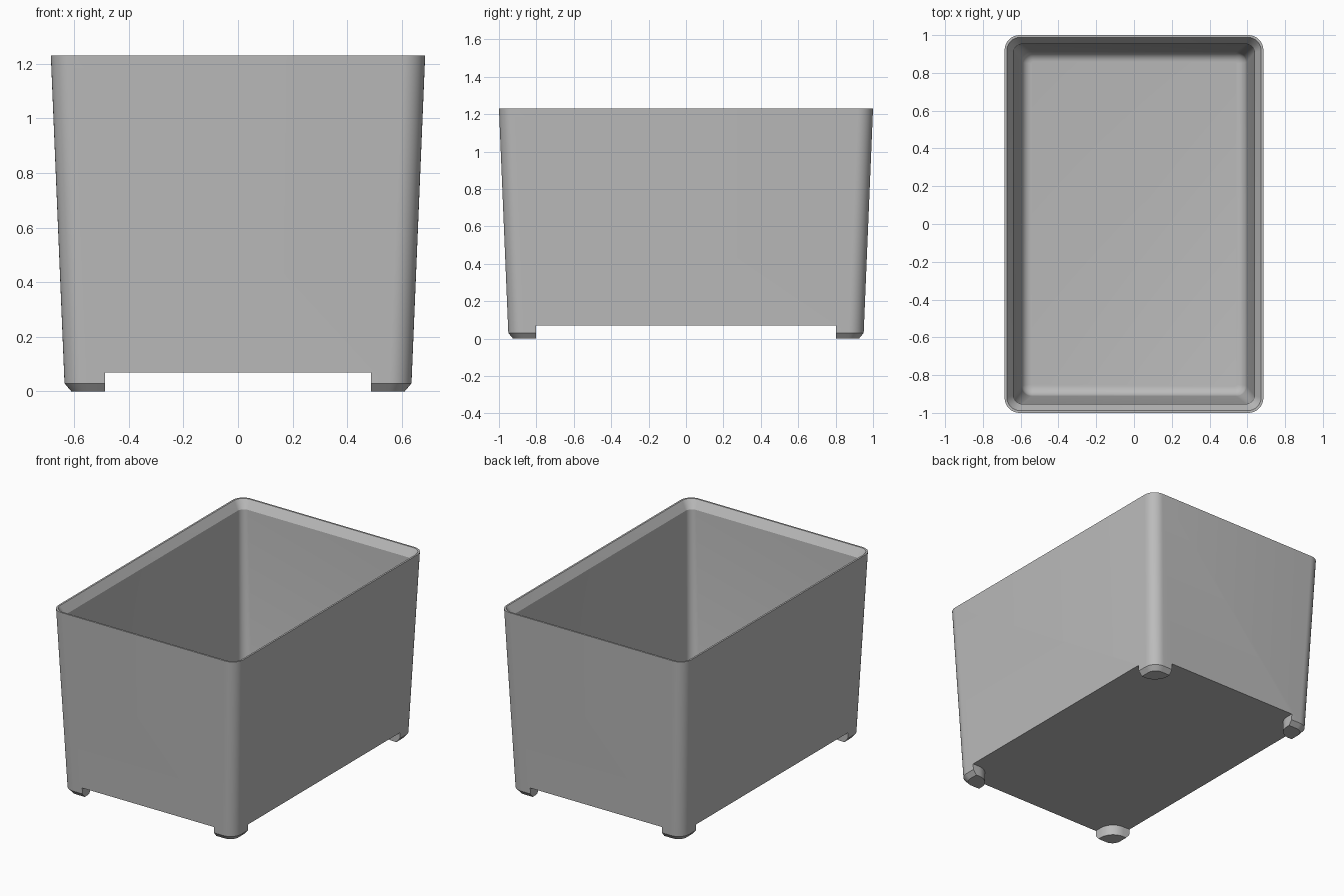
import bpy
import bmesh
from math import cos, sin, pi

cube = bpy.data.objects.get("Cube")
if cube:
    bpy.data.objects.remove(cube, do_unlink=True)

SEG = 10               # segments per rounded corner
TOP, FOOT = 1.23, 0.07  # rim height and height of the underside

grey = bpy.data.materials.new("plain grey plastic")
grey.use_nodes = True
colour = (0.5, 0.5, 0.5, 1)
grey.diffuse_color = colour
grey.node_tree.nodes["Principled BSDF"].inputs["Base Color"].default_value = colour


def rounded_rect(hx, hy, r):
    """Counter-clockwise outline of a rounded rectangle."""
    pts = []
    for q, (sx, sy) in enumerate(((1, 1), (-1, 1), (-1, -1), (1, -1))):
        for i in range(SEG + 1):
            a = (q + i / SEG) * pi / 2
            pts.append((sx * (hx - r) + r * cos(a), sy * (hy - r) + r * sin(a)))
    return pts


def loft(name, rings):
    """Skin a list of (outline, z) rings and cap both ends."""
    bm = bmesh.new()
    loops = [[bm.verts.new((x, y, z)) for x, y in pts] for pts, z in rings]
    for low, high in zip(loops, loops[1:]):
        for i in range(len(low)):
            j = (i + 1) % len(low)
            bm.faces.new((low[i], low[j], high[j], high[i]))
    bm.faces.new(loops[0][::-1])
    bm.faces.new(loops[-1])
    bmesh.ops.recalc_face_normals(bm, faces=bm.faces)
    mesh = bpy.data.meshes.new(name)
    bm.to_mesh(mesh)
    bm.free()
    mesh.materials.append(grey)
    obj = bpy.data.objects.new(name, mesh)
    bpy.context.collection.objects.link(obj)
    return obj


def section(z, inset, r):
    """Ring of the tapered wall at height z, moved inwards by inset."""
    grow = 0.05 * (z - 0.03) / (TOP - 0.03) - inset
    return rounded_rect(0.635 + grow, 0.95 + grow, r), z


# Bin: bottom chamfer, outer wall, chamfered lip, inner wall, floor fillet
rings = [section(0, 0.024, 0.06), section(0.03, 0, 0.08),
         section(TOP, 0, 0.08), section(TOP, 0.012, 0.07),
         section(TOP - 0.055, 0.045, 0.045)]
floor, fillet = 0.12, 0.05
for i in range(7):
    a = i / 6 * pi / 2
    rings.append(section(floor + fillet * (1 - sin(a)),
                         0.045 + fillet * (1 - cos(a)), 0.055 - 0.045 * (1 - cos(a))))
storage_bin = loft("storage_bin", rings)

# Cross-shaped cutter that leaves a rounded foot at each corner
fx, fy, r = 0.487, 0.803, 0.1
outline = []
for sx, sy in ((1, 1), (-1, 1), (-1, -1), (1, -1)):
    quarter = [(2, fy)]
    for i in range(SEG + 1):
        a = 1.5 * pi - i / SEG * pi / 2
        quarter.append((fx + r + r * cos(a), fy + r + r * sin(a)))
    quarter.append((fx, 2))
    if sx * sy < 0:
        quarter.reverse()
    outline += [(sx * x, sy * y) for x, y in quarter]
cutter = loft("foot_cutter", [(outline, -0.2), (outline, FOOT)])
cutter.hide_render = True

cut = storage_bin.modifiers.new("feet", 'BOOLEAN')
cut.operation = 'DIFFERENCE'
cut.solver = 'EXACT'
cut.object = cutter
bpy.ops.object.select_all(action='DESELECT')
bpy.context.view_layer.objects.active = storage_bin
storage_bin.select_set(True)
bpy.ops.object.modifier_apply(modifier=cut.name)
bpy.data.objects.remove(cutter, do_unlink=True)

bpy.ops.object.shade_smooth_by_angle(angle=pi / 7)
